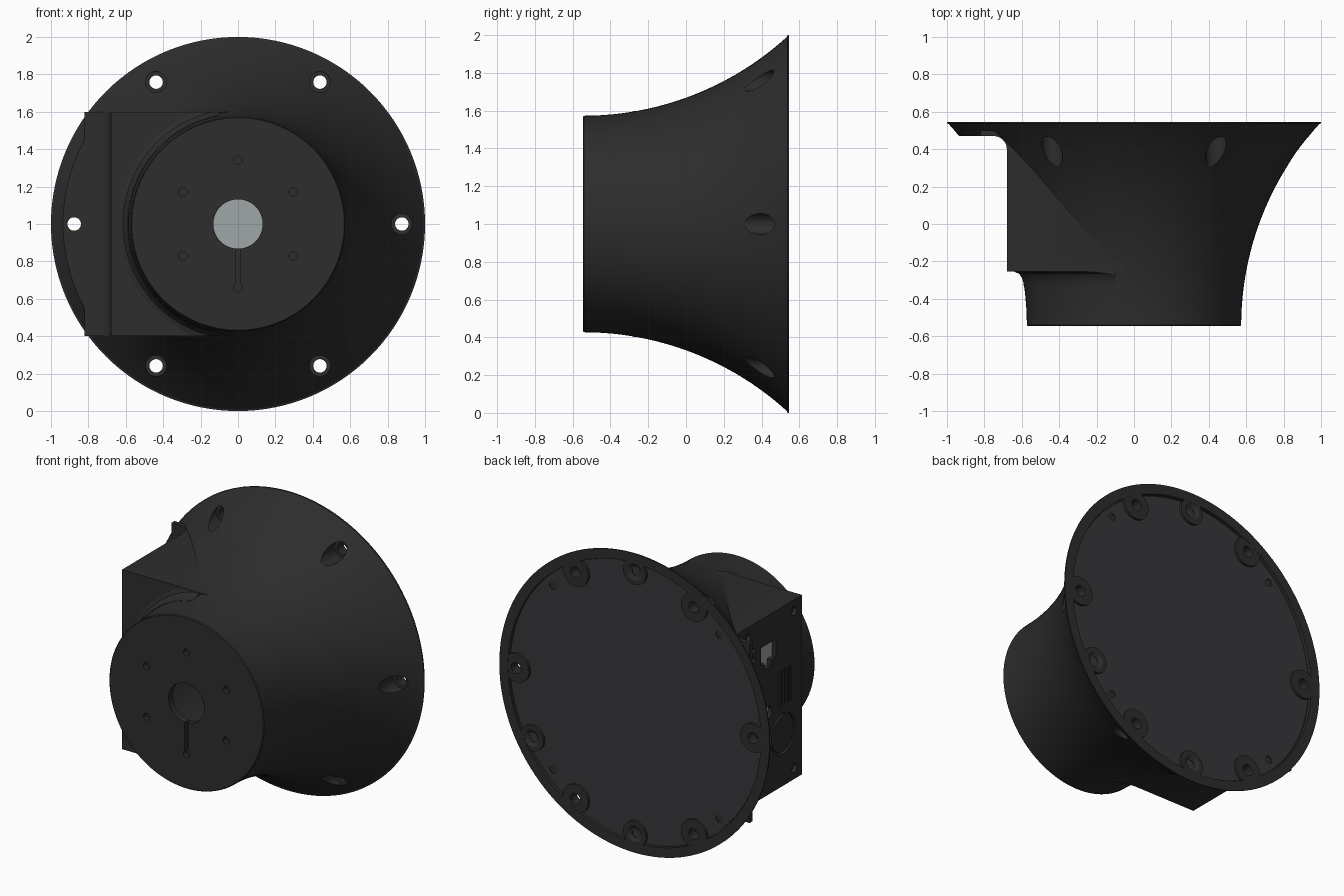
import bpy, bmesh
from math import sin, cos, pi, sqrt, radians

if "Cube" in bpy.data.objects:
    bpy.data.objects.remove(bpy.data.objects["Cube"])

CZ = 1.0  # height of the horn axis


def material(name, c):
    m = bpy.data.materials.new(name)
    m.diffuse_color = (*c, 1)
    m.use_nodes = True
    m.node_tree.nodes["Principled BSDF"].inputs["Base Color"].default_value = m.diffuse_color
    return m


DARK = material("dark_plastic", (0.026, 0.026, 0.027))
COVER = material("cover_plastic", (0.038, 0.037, 0.042))
LIGHT = material("light_insert", (0.35, 0.38, 0.39))


def mesh_object(name, verts, faces, mat):
    me = bpy.data.meshes.new(name)
    me.from_pydata(verts, [], faces)
    bm = bmesh.new()
    bm.from_mesh(me)
    bmesh.ops.recalc_face_normals(bm, faces=bm.faces)
    bm.to_mesh(me)
    bm.free()
    me.materials.append(mat)
    ob = bpy.data.objects.new(name, me)
    bpy.context.collection.objects.link(ob)
    return ob


def revolve(name, profile, a=0.0, z=0.0, axis='Y', n=32, closed=False, mat=DARK):
    """Spin (radius, height) points about a y or x axis; open profiles get end caps."""
    verts, faces, m = [], [], len(profile)
    for r, h in profile:
        for i in range(n):
            u, v = a + r * cos(2 * pi * i / n), CZ + z + r * sin(2 * pi * i / n)
            verts.append((u, h, v) if axis == 'Y' else (h, u, v))
    for j in range(m if closed else m - 1):
        k = (j + 1) % m
        for i in range(n):
            i2 = (i + 1) % n
            faces.append((j * n + i, j * n + i2, k * n + i2, k * n + i))
    if not closed:
        faces += [tuple(range(n)), tuple(range((m - 1) * n, m * n))]
    return mesh_object(name, verts, faces, mat)


def prism(name, pts, lo, hi, axis='Z', mat=DARK):
    """Extrude a polygon: (x, y) points along z, or (y, z) points along x."""
    n = len(pts)
    verts = [(p, q, CZ + h) if axis == 'Z' else (h, p, CZ + q)
             for h in (lo, hi) for p, q in pts]
    faces = [(i, (i + 1) % n, n + (i + 1) % n, n + i) for i in range(n)]
    faces += [tuple(range(n)), tuple(range(n, 2 * n))]
    return mesh_object(name, verts, faces, mat)


def rect(x0, x1, y0, y1):
    return [(x0, y0), (x1, y0), (x1, y1), (x0, y1)]


def boolean(ob, tool, op='DIFFERENCE'):
    mod = ob.modifiers.new("bool", 'BOOLEAN')
    mod.operation, mod.object, mod.solver = op, tool, 'EXACT'
    bpy.context.view_layer.objects.active = ob
    bpy.ops.object.modifier_apply(modifier=mod.name)
    bpy.data.objects.remove(tool)


# Flared housing: circular-arc profile with a shallow recess in the back
R = 1.604
profile = [(0.568, -0.545), (0.573, -0.54)]
for i in range(1, 29):
    y = -0.54 + 1.075 * i / 28
    profile.append((0.573 + R - sqrt(R * R - (y + 0.545) ** 2), y))
profile += [(1.0, 0.538), (1.0, 0.545), (0.935, 0.545), (0.935, 0.522)]
body = revolve("flared_housing", profile, n=128)

# Connector box merged into the left side, then trimmed flat with a fillet at the flange
boolean(body, prism("box", rect(-0.82, -0.05, -0.255, 0.5), -0.6, 0.6), 'UNION')
arc = [(-0.75 + 0.07 * cos(t), 0.40 + 0.07 * sin(t))
       for t in [pi / 2 * i / 8 for i in range(9)]]
boolean(body, prism("trim", [(-2, -1), (-0.68, -1)] + arc + [(-2, 0.47)], -0.65, 0.65))

# Fillet where the front of the box meets the round housing
fillet = revolve("box_fillet", [(0.5, -0.34), (0.588, -0.34), (0.592, -0.31), (0.601, -0.285),
                                (0.615, -0.265), (0.64, -0.256), (0.64, -0.24), (0.5, -0.24)],
                 n=96, closed=True)
boolean(fillet, prism("clip", rect(-0.7, -0.1, -0.5, 0), -0.599, 0.599), 'INTERSECT')

# Central opening and inner cavity
boolean(body, revolve("cavity", [(0.132, -0.7), (0.132, -0.5), (0.5, -0.5), (0.5, 0.45)], n=64))
revolve("inner_panel", [(0.49, 0.40), (0.49, 0.46)], n=48, mat=LIGHT)

# Six mounting holes with deep screw pockets
HOLE_R = 0.876
mounts = [(HOLE_R * cos(radians(d)), HOLE_R * sin(radians(d))) for d in range(0, 360, 60)]
for x, z in mounts:
    boolean(body, revolve("pocket", [(0.056, -0.7), (0.056, 0.475), (0.036, 0.475), (0.036, 0.7)], x, z))

# Front face: six small screw holes and a vertical slot
for x, z in [(0, 0.34), (0, -0.34)] + [(sx * 0.295, sz * 0.17) for sx in (-1, 1) for sz in (-1, 1)]:
    boolean(body, revolve("screw", [(0.023, -0.6), (0.023, -0.515)], x, z, n=20))
boolean(body, prism("slot", rect(-0.013, 0.013, -0.6, -0.515), -0.335, -0.1))

# Side panel: corner screws, stepped port, button hole, ring groove, vents
X0, X1 = -0.75, -0.64
for y in (-0.17, 0.32):
    for z in (-0.525, 0.525):
        boolean(body, revolve("panel_screw", [(0.03, X0), (0.03, -0.655)], y, z, 'X', 20))
port = [(0.02, 0.29), (0.07, 0.29), (0.07, 0.25), (0.14, 0.25),
        (0.14, 0.29), (0.18, 0.29), (0.18, 0.41), (0.02, 0.41)]
boolean(body, prism("port", port, X0, X1, 'X'))
prism("port_insert", port, -0.65, -0.63, 'X', LIGHT)
boolean(body, revolve("button", [(0.045, X0), (0.045, X1)], 0.11, -0.05, 'X'))
revolve("button_insert", [(0.044, -0.655), (0.044, -0.63)], 0.11, -0.05, 'X', mat=LIGHT)
boolean(body, revolve("groove", [(0.118, X0), (0.135, X0), (0.135, -0.66), (0.118, -0.66)],
                      -0.05, -0.25, 'X', 48, True))
for i in range(5):
    y = -0.135 + i * 0.03
    boolean(body, prism("vent", rect(y - 0.006, y + 0.006, -0.06, 0.18), X0, X1, 'X'))
for z in (0.36, 0.42):
    boolean(body, revolve("indicator", [(0.018, X0), (0.018, X1)], 0.26, z, 'X', 16))

# Back cover plate with mounting holes and four small screw holes
cover = revolve("back_cover", [(0.928, 0.515), (0.928, 0.528)], n=128, mat=COVER)
for x, z in mounts:
    boolean(cover, revolve("hole", [(0.04, 0.4), (0.04, 0.7)], x, z))
for d in range(45, 360, 90):
    x, z = 0.87 * cos(radians(d)), 0.87 * sin(radians(d))
    boolean(cover, revolve("hole", [(0.025, 0.4), (0.025, 0.7)], x, z, n=20))

# Round bosses around the back rim: six through holes and three countersunk
for i, (x, z) in enumerate(mounts):
    revolve(f"mount_boss_{i}", [(0.036, 0.515), (0.095, 0.515), (0.095, 0.544), (0.036, 0.544)],
            x, z, n=48, closed=True)
for d in (90, 270, 330):
    x, z = HOLE_R * cos(radians(d)), HOLE_R * sin(radians(d))
    revolve(f"countersunk_boss_{d}", [(0.028, 0.515), (0.085, 0.515), (0.085, 0.544),
                                      (0.056, 0.544), (0.034, 0.531), (0.028, 0.531)],
            x, z, n=48, closed=True)

# Smooth shading with sharp edges kept
for ob in bpy.context.scene.objects:
    bpy.ops.object.select_all(action='DESELECT')
    ob.select_set(True)
    bpy.context.view_layer.objects.active = ob
    bpy.ops.object.shade_smooth_by_angle(angle=radians(30))
